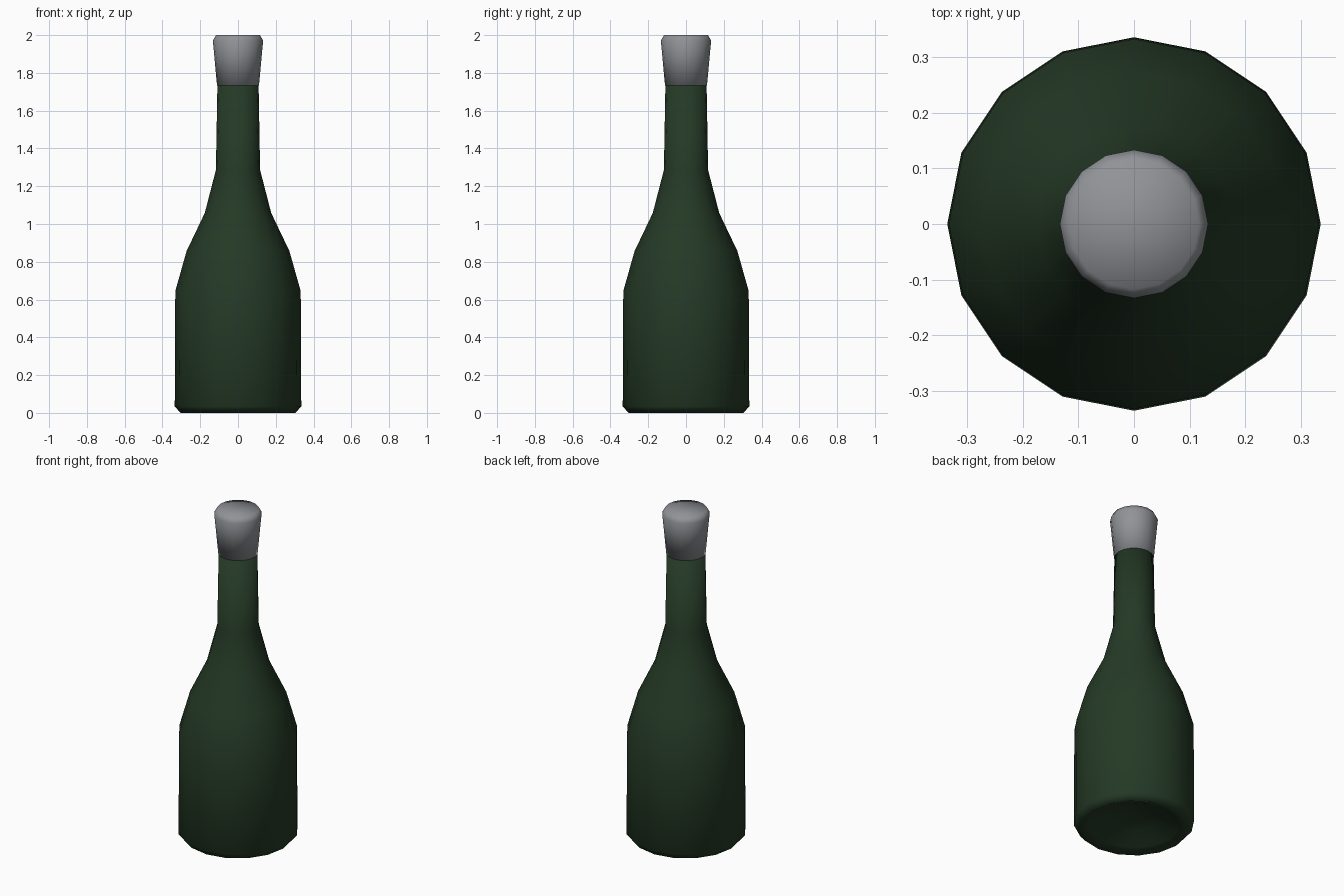
import bpy, bmesh
from math import cos, sin, tau

SIDES = 16

cube = bpy.data.objects.get("Cube")
if cube:
    bpy.data.objects.remove(cube, do_unlink=True)


def make_material(name, colour):
    mat = bpy.data.materials.new(name)
    mat.use_nodes = True
    mat.diffuse_color = colour
    node = next(n for n in mat.node_tree.nodes if n.type == 'BSDF_PRINCIPLED')
    node.inputs["Base Color"].default_value = colour
    node.inputs["Roughness"].default_value = 0.6
    return mat


def lathe(name, profile, mat):
    """Revolve (radius, height) points about z; zero radius closes to a point."""
    bm = bmesh.new()
    rings = []
    for r, z in profile:
        if r == 0:
            rings.append([bm.verts.new((0, 0, z))] * SIDES)
        else:
            rings.append([bm.verts.new((r * cos(tau * i / SIDES), r * sin(tau * i / SIDES), z))
                          for i in range(SIDES)])
    for low, high in zip(rings, rings[1:]):
        for i in range(SIDES):
            j = (i + 1) % SIDES
            corners = dict.fromkeys((low[i], low[j], high[j], high[i]))
            bm.faces.new(list(corners))
    bmesh.ops.recalc_face_normals(bm, faces=bm.faces[:])
    for face in bm.faces:
        face.smooth = True
    mesh = bpy.data.meshes.new(name)
    bm.to_mesh(mesh)
    bm.free()
    mesh.materials.append(mat)
    obj = bpy.data.objects.new(name, mesh)
    bpy.context.collection.objects.link(obj)
    return obj


green = make_material("dark green glass", (0.018, 0.042, 0.019, 1))
grey = make_material("grey foil", (0.28, 0.29, 0.31, 1))

# Glass body: hollowed base, straight wall, sloping shoulder, slim neck
lathe("bottle_body", [
    (0, 0.09), (0.14, 0.07), (0.25, 0.02), (0.305, 0), (0.335, 0.035),
    (0.332, 0.645), (0.272, 0.857), (0.176, 1.058), (0.117, 1.286),
    (0.109, 1.74), (0, 1.74)], green)

# Flared stopper with a bevelled top
lathe("stopper", [
    (0, 1.732), (0.111, 1.732), (0.133, 1.97), (0.117, 2.0), (0, 2.0)], grey)
